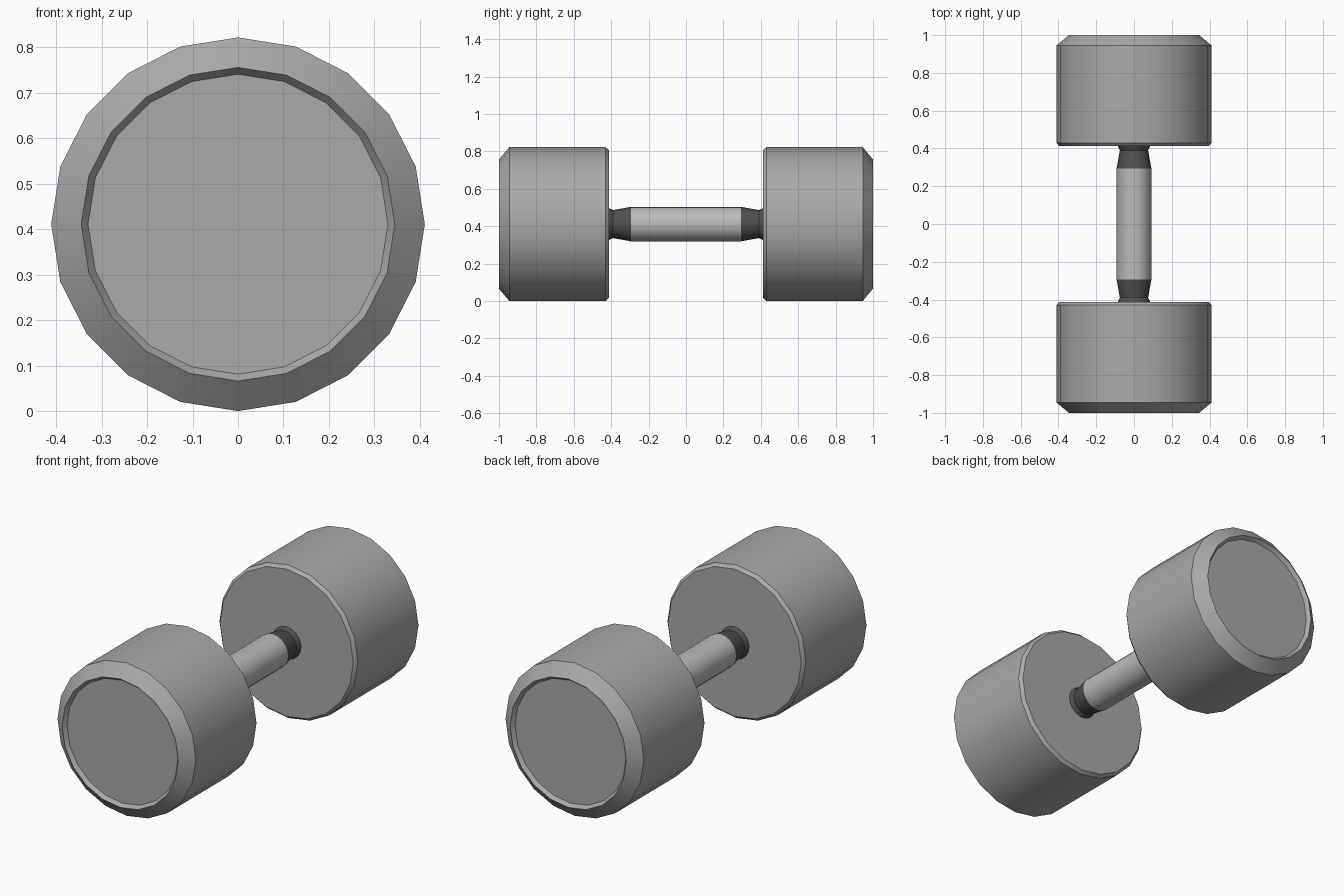
import bpy
import math

cube = bpy.data.objects.get("Cube")
if cube:
    bpy.data.objects.remove(cube)

SIDES = 20
AXIS_Z = 0.411


def material(name, value):
    mat = bpy.data.materials.new(name)
    mat.use_nodes = True
    colour = (value, value, value, 1)
    mat.diffuse_color = colour
    mat.node_tree.nodes["Principled BSDF"].inputs["Base Color"].default_value = colour
    return mat


def lathe(name, profile, mat, side=1, caps=(True, True)):
    """Turn (distance along y, radius) rings about the bar axis."""
    verts, faces = [], []
    for y, r in profile:
        for i in range(SIDES):
            a = math.tau * i / SIDES
            verts.append((r * math.sin(a), side * y, AXIS_Z + r * math.cos(a)))
    for k in range(len(profile) - 1):
        for i in range(SIDES):
            j = (i + 1) % SIDES
            a, b = k * SIDES, (k + 1) * SIDES
            quad = (a + i, b + i, b + j, a + j)
            faces.append(quad if side < 0 else quad[::-1])
    first = tuple(range(SIDES))
    last = tuple(range((len(profile) - 1) * SIDES, len(verts)))
    if caps[0]:
        faces.append(first if side < 0 else first[::-1])
    if caps[1]:
        faces.append(last[::-1] if side < 0 else last)
    mesh = bpy.data.meshes.new(name)
    mesh.from_pydata(verts, [], faces)
    # Outward normals
    import bmesh
    bm = bmesh.new()
    bm.from_mesh(mesh)
    bmesh.ops.recalc_face_normals(bm, faces=bm.faces)
    bm.to_mesh(mesh)
    bm.free()
    mesh.materials.append(mat)
    obj = bpy.data.objects.new(name, mesh)
    bpy.context.collection.objects.link(obj)
    bpy.ops.object.select_all(action='DESELECT')
    obj.select_set(True)
    bpy.context.view_layer.objects.active = obj
    bpy.ops.object.shade_smooth_by_angle(angle=math.radians(25))
    return obj


head_grey = material("head grey", 0.40)
grip_grey = material("grip light grey", 0.50)
collar_dark = material("collar dark grey", 0.08)

# Weight head: bevelled inner edge, wide outer bevel, recessed end face
head = [(0.413, 0.396), (0.43, 0.411), (0.945, 0.411),
        (1.0, 0.345), (0.98, 0.33)]
# Collar: flared grip end, waist, foot against the head
collar = [(0.294, 0.092), (0.39, 0.075), (0.416, 0.087)]

for label, side in (("front", -1), ("back", 1)):
    lathe(label + "_weight_head", head, head_grey, side)
    lathe(label + "_collar", collar, collar_dark, side)

# Grip bar between the collars
lathe("grip_bar", [(-0.294, 0.092), (0.294, 0.092)], grip_grey)
